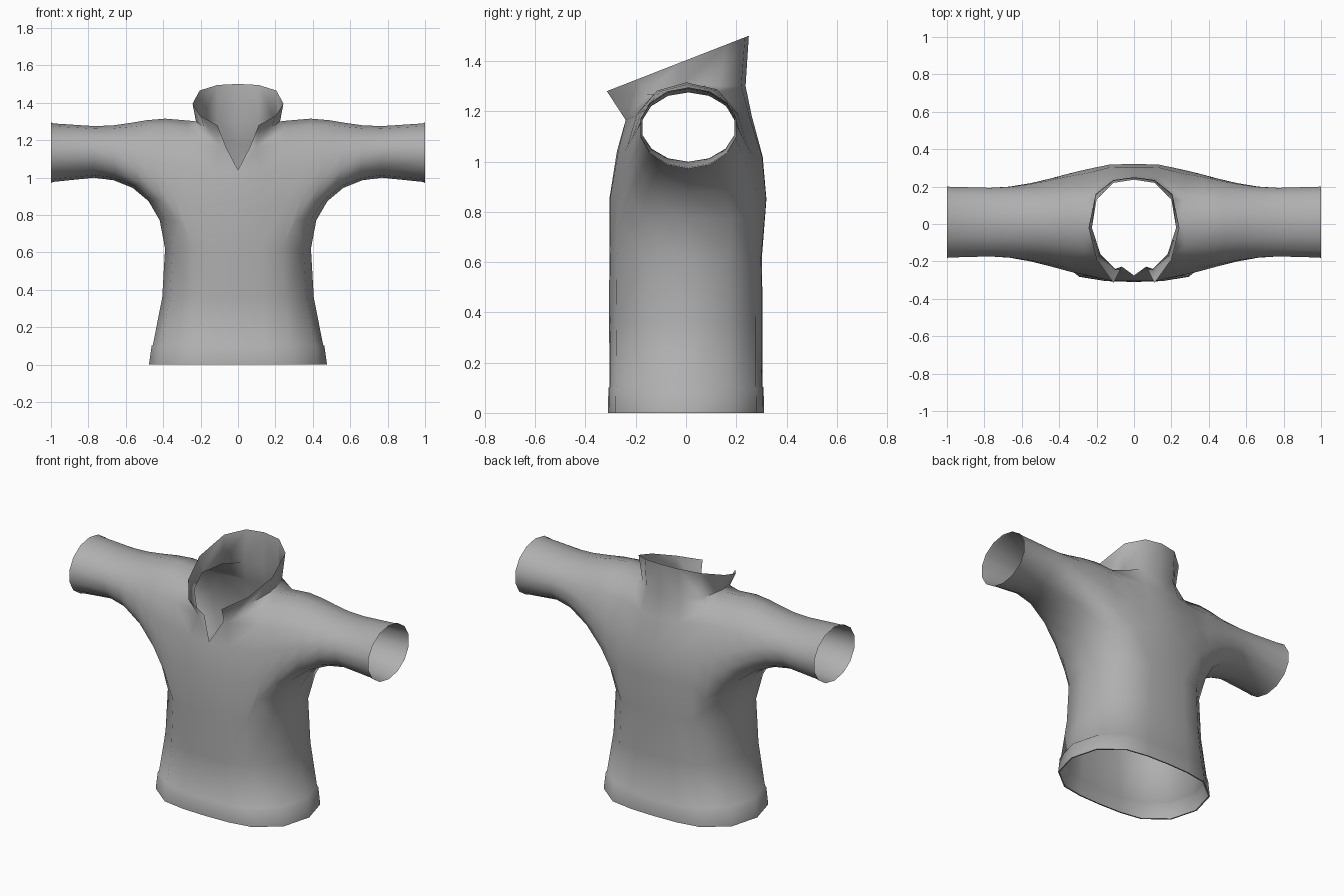
import bpy, bmesh, math
from mathutils import Vector as V

if "Cube" in bpy.data.objects:
    bpy.data.objects.remove(bpy.data.objects["Cube"])

grey = bpy.data.materials.new("dark_grey_cloth")
grey.diffuse_color = (.43, .43, .43, 1)
grey.use_nodes = True
grey.node_tree.nodes["Principled BSDF"].inputs["Base Color"].default_value = grey.diffuse_color


def make(name, polys, angle):
    """Half mesh from loose polygons, welded, facing out, mirrored in x."""
    bm = bmesh.new()
    for p in polys:
        bm.faces.new([bm.verts.new(c) for c in p])
    bmesh.ops.remove_doubles(bm, verts=bm.verts, dist=0.0005)
    bmesh.ops.recalc_face_normals(bm, faces=bm.faces)
    front = min((f for f in bm.faces if f.calc_center_median().z > .15),
                key=lambda f: f.calc_center_median().y)
    if front.normal.y > 0:
        bmesh.ops.reverse_faces(bm, faces=bm.faces)
    me = bpy.data.meshes.new(name)
    bm.to_mesh(me)
    bm.free()
    me.materials.append(grey)
    ob = bpy.data.objects.new(name, me)
    bpy.context.collection.objects.link(ob)
    mod = ob.modifiers.new("mirror", 'MIRROR')
    mod.merge_threshold = 0.001
    bpy.ops.object.select_all(action='DESELECT')
    ob.select_set(True)
    bpy.context.view_layer.objects.active = ob
    bpy.ops.object.shade_smooth_by_angle(angle=math.radians(angle))
    return ob


def strip(a, b, closed=False):
    n = len(a)
    return [(a[i], a[(i + 1) % n], b[(i + 1) % n], b[i])
            for i in range(n if closed else n - 1)]


def loft(rings, closed=False):
    return [q for a, b in zip(rings, rings[1:]) for q in strip(a, b, closed)]


# armhole loop: up the front, over the shoulder, down the back, under the arm
hole = [V(p) for p in [
    (.24, -.277, .62), (.25, -.275, .85), (.26, -.245, 1.04), (.27, -.205, 1.18),
    (.27, -.12, 1.27), (.27, 0, 1.305), (.27, .13, 1.275), (.27, .21, 1.19),
    (.26, .27, 1.02), (.25, .293, .85), (.24, .277, .62),
    (.35, .17, .62), (.39, 0, .62), (.35, -.17, .62)]]

# neck seam, from the V point at the front round to the back
seam = [V(p) for p in [
    (0, -.275, 1.04), (.10, -.24, 1.165), (.18, -.16, 1.265), (.225, -.02, 1.3),
    (.2, .13, 1.3), (.11, .22, 1.3), (0, .237, 1.3)]]


# lower torso: horizontal half rings, front centre -> side -> back centre
def torso_ring(z, w, front, back):
    prof = [(0, 1), (.32, .985), (.615, .91), (.9, .56), (1, 0)]
    pts = [V((w * x, -front * y, z)) for x, y in prof]
    return pts + [V((w * x, back * y, z)) for x, y in prof[-2::-1]]


waist = [V((0, -.305, .62)), V((.125, -.301, .62)), hole[0], hole[13], hole[12],
         hole[11], hole[10], V((.125, .299, .62)), V((0, .302, .62))]
body = loft([torso_ring(z, w, f, b) for z, w, f, b in [
    (0, .468, .302, .302), (0, .476, .31, .31),
    (.1, .462, .309, .309), (.105, .455, .304, .305),
    (.36, .405, .306, .305)]] + [waist])

# chest panel
f1 = [V((0, -.305, .85)), V((.125, -.303, .85)), hole[1]]
f2 = [seam[0], V((.13, -.27, 1.04)), hole[2]]
body += loft([waist[:3], f1, f2])
body += [(seam[0], f2[1], seam[1]), (f2[1], hole[2], hole[3], seam[1])]

# back panel
b0 = [waist[8], waist[7], hole[10]]
b1 = [V((0, .32, .85)), V((.125, .319, .85)), hole[9]]
b2 = [V((0, .305, 1.02)), V((.13, .303, 1.02)), hole[8]]
b3 = [V((0, .262, 1.18)), V((.125, .252, 1.18)), hole[7]]
body += loft([b0, b1, b2, b3])
body += [(b3[0], b3[1], seam[5], seam[6]), (b3[1], hole[7], hole[6], seam[5])]

# shoulder yoke
body += strip(seam[1:4], hole[3:6])
body += [(seam[3], hole[5], hole[6], seam[4]), (seam[4], hole[6], seam[5])]


# sleeve: armhole swept along curves to the upper arm, then a flared cuff
def arm_ring(x, ry, rz, zc):
    return [V((x, .01 - ry * math.sin(a), zc - rz * math.cos(a)))
            for a in ((i + 2) * math.tau / 14 for i in range(14))]


lead = [V((.15, 0, 0))] * 14
lead[0], lead[10] = V((.06, -.005, .23)), V((.06, .005, .23))
lead[1], lead[9] = V((.13, .02, .08)), V((.13, -.025, .08))
lead[2], lead[8] = V((.15, .01, .02)), V((.15, -.02, .02))
lead[4] = lead[5] = lead[6] = V((.2, 0, .035))
lead[13], lead[12], lead[11] = V((.03, -.05, .27)), V((.01, 0, .26)), V((.03, .05, .27))
arm = arm_ring(.77, .188, .138, 1.137)


def sweep(t):
    s = 1 - t
    return [p * s**3 + (p + d) * 3 * s * s * t + (q - V((.2, 0, .005))) * 3 * s * t * t + q * t**3
            for p, d, q in zip(hole, lead, arm)]


body += loft([hole] + [sweep(t) for t in (.22, .42, .62, .82)] + [
    arm, arm_ring(.985, .194, .156, 1.133), arm_ring(1, .196, .162, 1.133)], True)

# collar: flared stand rising to the back with open pointed tips, sewn to the neck
rim = [V((x, y, 1.28 + (y + .315) * .39)) for x, y in [
    (.11, -.315), (.2, -.19), (.243, -.02), (.205, .16), (.11, .235), (0, .25)]]
notch = V((.065, -.228, 1.165))
body += [(seam[0], seam[1], notch), (notch, seam[1], rim[0])] + strip(seam[1:], rim)
make("shirt", body, 85)
